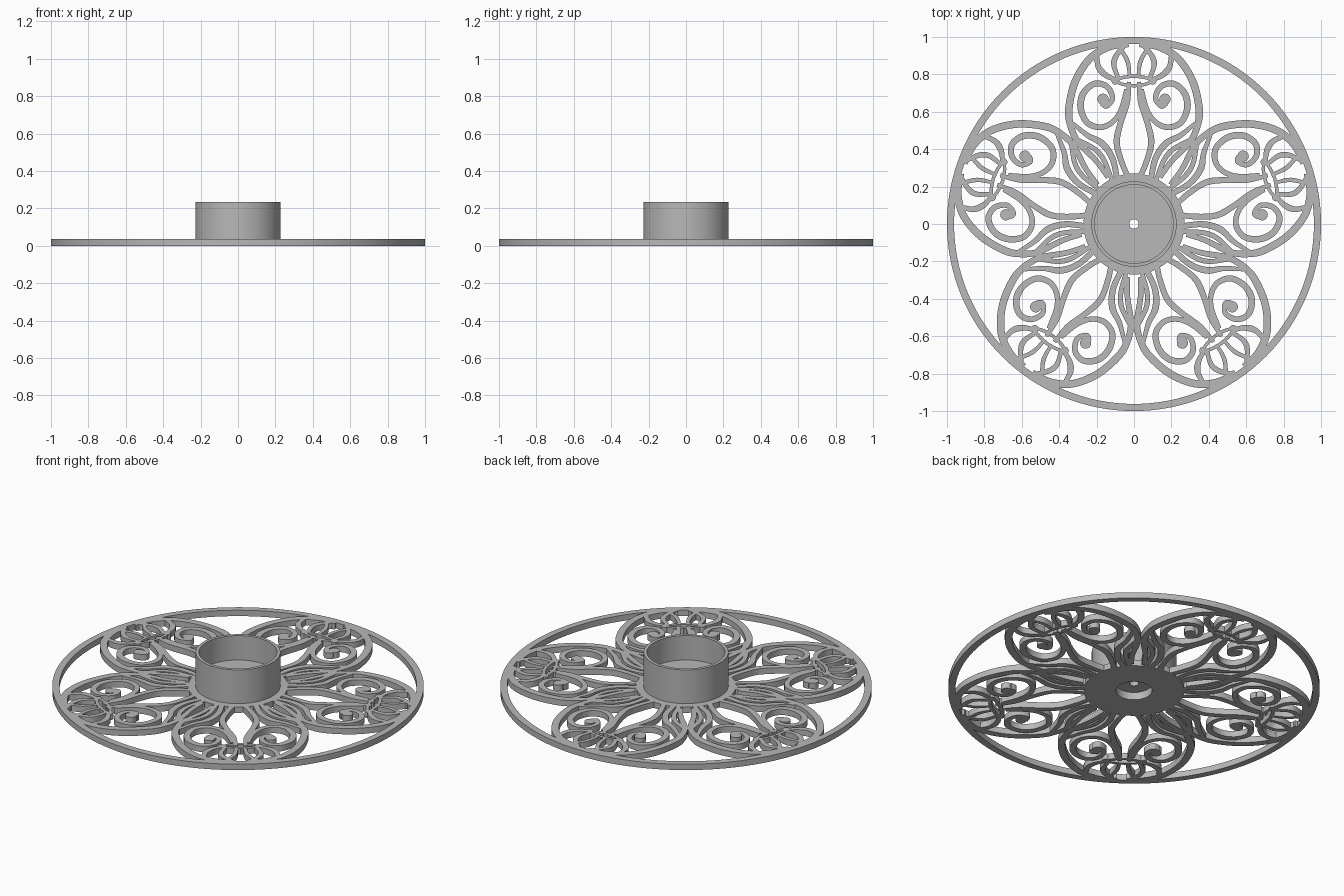
import bpy, bmesh, math
from mathutils import Vector, Matrix

cube = bpy.data.objects.get("Cube")
if cube:
    bpy.data.objects.remove(cube, do_unlink=True)

THICK = 0.035
PETALS = 5

grey = bpy.data.materials.new("plain_grey")
grey.use_nodes = True
grey.diffuse_color = (0.48, 0.48, 0.48, 1)
grey.node_tree.nodes["Principled BSDF"].inputs["Base Color"].default_value = grey.diffuse_color


def finish(name, bm):
    """Turn a bmesh into a named, shaded object."""
    bmesh.ops.recalc_face_normals(bm, faces=bm.faces)
    mesh = bpy.data.meshes.new(name)
    bm.to_mesh(mesh)
    bm.free()
    mesh.materials.append(grey)
    obj = bpy.data.objects.new(name, mesh)
    bpy.context.collection.objects.link(obj)
    bpy.ops.object.select_all(action='DESELECT')
    obj.select_set(True)
    bpy.context.view_layer.objects.active = obj
    bpy.ops.object.shade_smooth_by_angle(angle=math.radians(35))
    return obj


def lathe(name, profile, steps=128):
    """Spin a closed (radius, height) profile around z."""
    bm = bmesh.new()
    rings = []
    for i in range(steps):
        a = math.tau * i / steps
        rings.append([bm.verts.new((r * math.cos(a), r * math.sin(a), z)) for r, z in profile])
    count = len(profile)
    for i, ring in enumerate(rings):
        after = rings[(i + 1) % steps]
        for j in range(count):
            k = (j + 1) % count
            bm.faces.new((ring[j], after[j], after[k], ring[k]))
    return finish(name, bm)


def smooth_path(points, steps=8):
    """Catmull-Rom samples through the given points."""
    p = [Vector(q) for q in points]
    p = [2 * p[0] - p[1]] + p + [2 * p[-1] - p[-2]]
    out = []
    for a, b, c, d in zip(p, p[1:], p[2:], p[3:]):
        for i in range(steps):
            t = i / steps
            out.append(0.5 * (2 * b + (c - a) * t + (2 * a - 5 * b + 4 * c - d) * t * t
                              + (3 * b - a - 3 * c + d) * t ** 3))
    return out + [p[-2]]


def place_everywhere(name, bm):
    """Mirror a half-petal part and repeat it round the wheel."""
    source = bpy.data.meshes.new(name + "_half")
    bm.to_mesh(source)
    bm.free()
    result = bmesh.new()
    for i in range(PETALS):
        for side in (1, -1):
            start = len(result.verts)
            result.from_mesh(source)
            result.verts.ensure_lookup_table()
            turn = Matrix.Rotation(math.tau * i / PETALS, 4, 'Z') @ Matrix.Diagonal((side, 1, 1, 1))
            bmesh.ops.transform(result, matrix=turn, verts=result.verts[start:])
    bpy.data.meshes.remove(source)
    return finish(name, result)


def scroll(name, points, start, middle, end):
    """Flat bar following a curve, with a tapering width."""
    path = smooth_path(points)
    bm = bmesh.new()
    rows = []
    for i, p in enumerate(path):
        t = i / (len(path) - 1)
        width = start + (middle - start) * 2 * t if t < 0.5 else middle + (end - middle) * (2 * t - 1)
        along = (path[min(i + 1, len(path) - 1)] - path[max(i - 1, 0)]).normalized()
        across = Vector((-along.y, along.x)) * width / 2
        a, b = p + across, p - across
        rows.append([bm.verts.new((q.x, q.y, z)) for q, z in
                     ((a, 0), (b, 0), (b, THICK), (a, THICK))])
    for one, two in zip(rows, rows[1:]):
        for j in range(4):
            k = (j + 1) % 4
            bm.faces.new((one[j], two[j], two[k], one[k]))
    bm.faces.new(rows[0])
    bm.faces.new(rows[-1])
    return place_everywhere(name, bm)


def knob(name, x, y, radius):
    """Round flat end piece."""
    bm = bmesh.new()
    bmesh.ops.create_cone(bm, cap_ends=True, segments=24, radius1=radius, radius2=radius,
                          depth=THICK, matrix=Matrix.Translation((x, y, THICK / 2)))
    return place_everywhere(name, bm)


# Outer rim
lathe("outer_rim", [(0.962, 0), (1, 0), (1, THICK), (0.962, THICK)])

# Hub with cup, pin hole and recess underneath
lathe("hub_cup", [(0.097, 0), (0.27, 0), (0.27, THICK), (0.228, THICK), (0.228, 0.235),
                  (0.21, 0.235), (0.21, 0.09), (0.025, 0.09), (0.025, 0.045), (0.097, 0.045)])

# Lobe outline running from the rim down to the hub
scroll("lobe_band", [(0.03, 0.966), (0.14, 0.945), (0.24, 0.88), (0.315, 0.76), (0.348, 0.62),
                     (0.34, 0.53), (0.3, 0.44), (0.2, 0.335), (0.14, 0.25)], 0.04, 0.04, 0.026)

# Central teardrop frame
scroll("teardrop_frame", [(0.026, 0.76), (0.035, 0.65), (0.075, 0.53), (0.092, 0.43),
                          (0.062, 0.32), (0.03, 0.25)], 0.022, 0.034, 0.028)

# Spiral with round end
scroll("spiral", [(0.04, 0.72), (0.07, 0.61), (0.115, 0.545), (0.18, 0.517), (0.25, 0.542),
                  (0.285, 0.62), (0.27, 0.7), (0.21, 0.75), (0.145, 0.735), (0.115, 0.675),
                  (0.145, 0.63), (0.175, 0.645)], 0.024, 0.036, 0.024)
knob("spiral_end", 0.165, 0.667, 0.03)

# Leaves fanning from the hub
scroll("inner_leaf", [(0.09, 0.24), (0.115, 0.35), (0.17, 0.43), (0.25, 0.475), (0.33, 0.54)],
       0.03, 0.036, 0.02)
scroll("side_leaf", [(0.12, 0.24), (0.16, 0.34), (0.21, 0.4), (0.3, 0.45)], 0.024, 0.028, 0.024)

# Leaves fanning towards the rim
scroll("rim_leaf", [(0.095, 0.77), (0.15, 0.795), (0.19, 0.84), (0.2, 0.91)], 0.022, 0.034, 0.024)
scroll("tail_leaf", [(0.085, 0.78), (0.108, 0.85), (0.095, 0.9), (0.05, 0.955)],
       0.022, 0.03, 0.024)
scroll("middle_tail", [(0.022, 0.785), (0.035, 0.87), (0.08, 0.95)], 0.018, 0.024, 0.02)

# Tie clasp across each petal
for name, lift in (("clasp_top", 1), ("clasp_bottom", -1)):
    scroll(name, [(0.105, 0.765), (0.06, 0.765 + 0.018 * lift), (0, 0.765 + 0.026 * lift)],
           0.016, 0.018, 0.018)
knob("clasp_end", 0.1, 0.765, 0.02)
